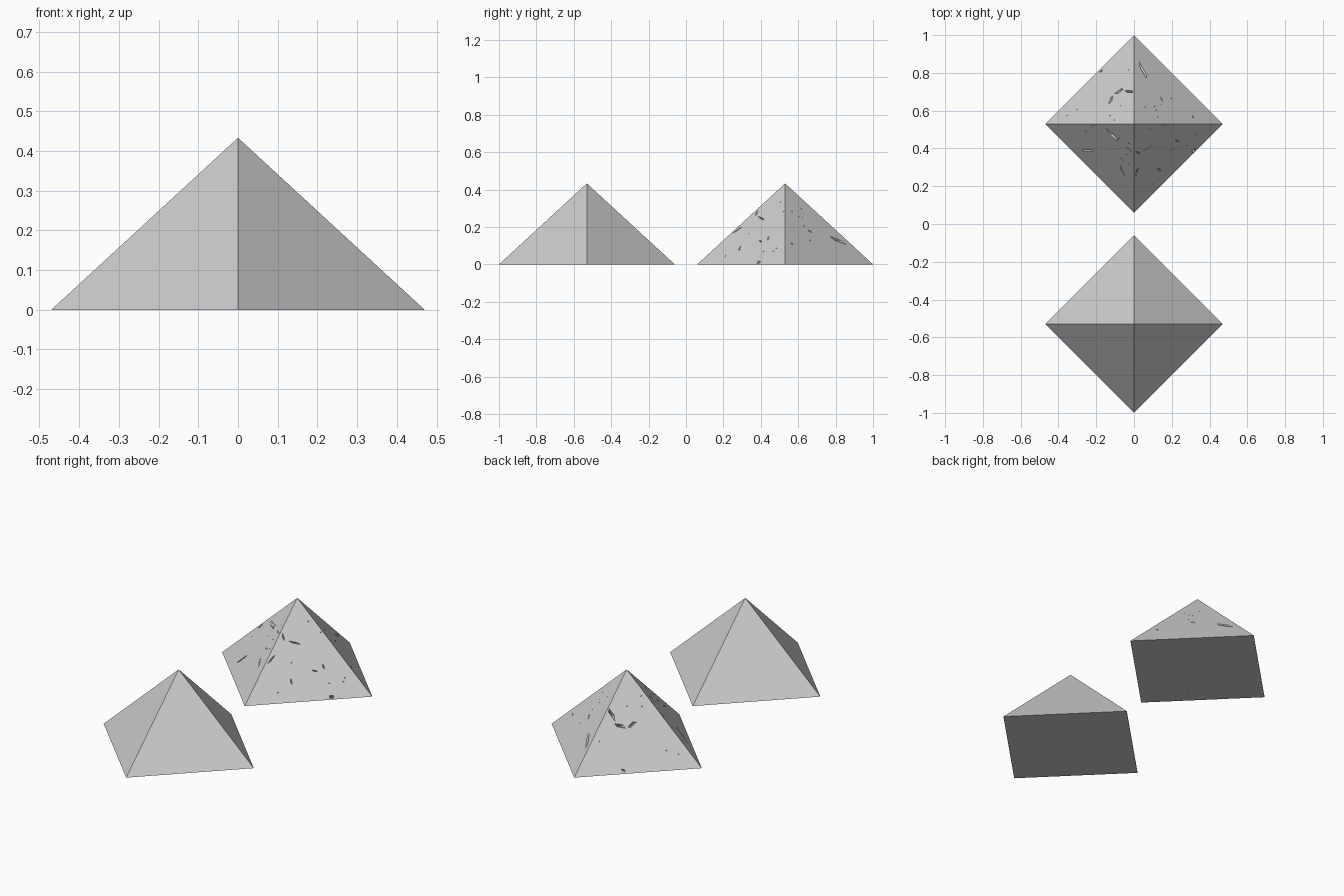
import bpy, bmesh, random
from mathutils import Vector

if "Cube" in bpy.data.objects:
    bpy.data.objects.remove(bpy.data.objects["Cube"])

R, H, CY = 0.47, 0.433, 0.53
random.seed(4)


def pyramid(name, y):
    bpy.ops.mesh.primitive_cone_add(vertices=4, radius1=R, radius2=0, depth=H,
                                    location=(0, y, H / 2))
    ob = bpy.context.object
    ob.name = name
    return ob


def on_face(x, y):
    # Point and normal on the back pyramid's sloped face at plan position x, y
    z = H * (1 - (abs(x) + abs(y - CY)) / R)
    n = Vector((H / R * (1 if x >= 0 else -1), H / R * (1 if y >= CY else -1), 1))
    return Vector((x, y, z)), n.normalized()


def shard(bm, a, b, n, width, depth):
    # Skewed wedge straddling the surface between points a and b
    side = n.cross(b - a).normalized() * width / 2
    mid = a.lerp(b, 0.6)
    pts = [a, b, a.lerp(b, 0.75) + side, a.lerp(b, 0.35) - side,
           mid - n * depth, mid + n * 0.01]
    vs = [bm.verts.new(p) for p in pts]
    bmesh.ops.convex_hull(bm, input=vs)


smooth_pyramid = pyramid("intact_pyramid", -CY)
chipped = pyramid("chipped_pyramid", CY)

# Visible cracks: plan start, plan end, width
cracks = [
    (-.105, .69, -.055, .715, .022), (-.05, .708, -.004, .695, .02),
    (-.135, .635, -.11, .68, .02), (-.185, .805, -.165, .812, .012),
    (.027, .86, .067, .77, .022), (.14, .675, .15, .65, .01),
    (.31, .575, .315, .56, .01), (-.145, .505, -.085, .437, .024),
    (-.285, .39, -.208, .386, .012), (-.235, .516, -.208, .52, .01),
    (-.07, .35, -.055, .335, .01), (-.075, .31, -.05, .255, .009),
    (.045, .385, .1, .418, .01), (.008, .25, .022, .3, .01),
    (.01, .385, .03, .37, .01), (-.04, .41, -.012, .38, .01),
    (.22, .445, .235, .435, .009), (.19, .39, .215, .405, .009),
    (.125, .295, .14, .28, .01), (.305, .385, .325, .39, .025),
]
bm = bmesh.new()
for x0, y0, x1, y1, w in cracks:
    a, n = on_face(x0, y0)
    b, _ = on_face(x1, y1)
    shard(bm, a, b, n, w, 0.018 if w > .015 else 0.01)

# Tiny pits scattered over all four slopes and the base
for i in range(32):
    s, t = random.uniform(.05, .95), random.uniform(.2, .95)
    x = s * t * R * (1 if i % 2 else -1)
    y = CY + (1 - s) * t * R * (1 if i % 4 < 2 else -1)
    a, n = on_face(x, y)
    if i % 5 == 0:
        a, n = Vector((x, y, 0)), Vector((0, 0, -1))
    d = n.orthogonal().normalized() * 0.004
    shard(bm, a - d, a + d, n, 0.006, 0.004)

mesh = bpy.data.meshes.new("chip_cutter")
bm.to_mesh(mesh)
bm.free()
cutter = bpy.data.objects.new("chip_cutter", mesh)
bpy.context.collection.objects.link(cutter)
cutter.hide_render = True

# Carve the chips out, then discard the cutter
mod = chipped.modifiers.new("chips", "BOOLEAN")
mod.operation, mod.solver, mod.object = "DIFFERENCE", "EXACT", cutter
mod.use_self = True
bpy.context.view_layer.objects.active = chipped
bpy.ops.object.modifier_apply(modifier=mod.name)
bpy.data.objects.remove(cutter)
